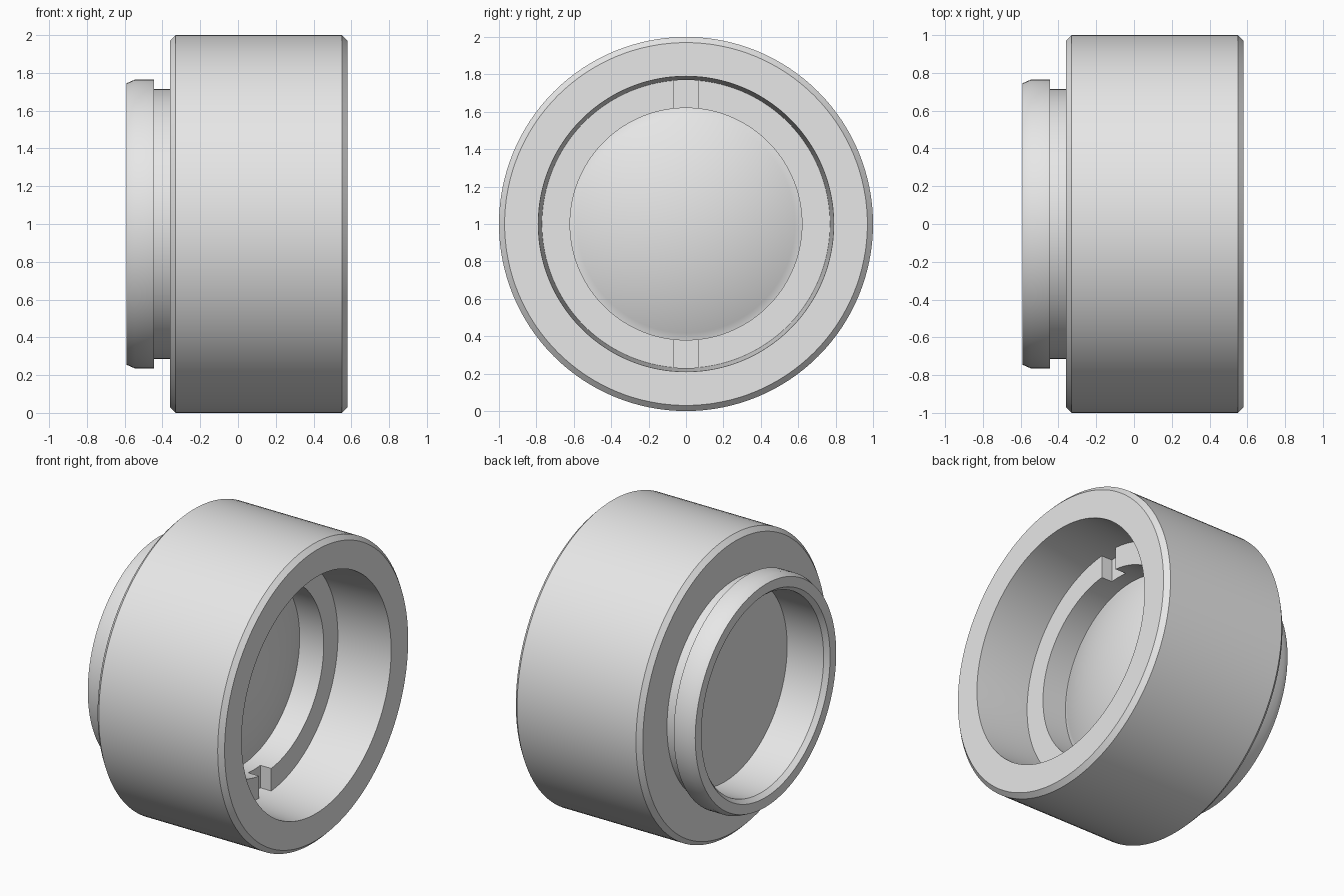
import bpy, bmesh, math
from mathutils import Matrix, Vector

cube = bpy.data.objects.get("Cube")
if cube:
    bpy.data.objects.remove(cube, do_unlink=True)

grey = bpy.data.materials.new("plain grey")
grey.use_nodes = True
grey.diffuse_color = (0.8, 0.8, 0.8, 1)
grey.node_tree.nodes["Principled BSDF"].inputs["Base Color"].default_value = (0.8, 0.8, 0.8, 1)

SEGMENTS = 128
AXIS_HEIGHT = 1.0


def lathe(name, profile, closed=True):
    """Spin an (x, radius) profile about the horizontal x axis."""
    bm = bmesh.new()
    verts = [bm.verts.new((x, 0, r)) for x, r in profile]
    edges = [bm.edges.new(pair) for pair in zip(verts, verts[1:])]
    if closed:
        edges.append(bm.edges.new((verts[-1], verts[0])))
    bmesh.ops.spin(bm, geom=verts + edges, cent=(0, 0, 0), axis=(1, 0, 0),
                   angle=math.tau, steps=SEGMENTS, use_duplicate=False)
    bmesh.ops.remove_doubles(bm, verts=bm.verts, dist=1e-5)
    bmesh.ops.recalc_face_normals(bm, faces=bm.faces)
    mesh = bpy.data.meshes.new(name)
    bm.to_mesh(mesh)
    bm.free()
    mesh.materials.append(grey)
    obj = bpy.data.objects.new(name, mesh)
    obj.location.z = AXIS_HEIGHT
    bpy.context.collection.objects.link(obj)
    return obj


def smooth(obj):
    bpy.ops.object.select_all(action='DESELECT')
    obj.select_set(True)
    bpy.context.view_layer.objects.active = obj
    bpy.ops.object.shade_smooth_by_angle(angle=math.radians(25))


# Barrel: wide body, groove and rear flange, hollow with an inner seat
barrel = lathe("barrel", [
    (0.58, 0.97), (0.55, 1.0), (-0.33, 1.0), (-0.36, 0.97),
    (-0.36, 0.715), (-0.445, 0.715), (-0.445, 0.765), (-0.545, 0.765),
    (-0.59, 0.745), (-0.59, 0.68), (-0.56, 0.655),
    (0.0, 0.655), (0.0, 0.77), (0.20, 0.77), (0.58, 0.79)])

# Retaining ring with two spanner slots
ring = lathe("retaining_ring", [(0.20, 0.772), (0.20, 0.62), (-0.01, 0.62), (-0.01, 0.772)])
bm = bmesh.new()
bmesh.ops.create_cube(bm, size=1, matrix=Matrix.LocRotScale(
    Vector((0.22, 0, 0)), None, Vector((0.20, 0.13, 1.8))))
mesh = bpy.data.meshes.new("slot_cutter")
bm.to_mesh(mesh)
bm.free()
mesh.materials.append(grey)
cutter = bpy.data.objects.new("slot_cutter", mesh)
cutter.location.z = AXIS_HEIGHT
cutter.hide_render = True
bpy.context.collection.objects.link(cutter)
cut = ring.modifiers.new("slots", 'BOOLEAN')
cut.operation = 'DIFFERENCE'
cut.solver = 'EXACT'
cut.object = cutter
bpy.context.view_layer.objects.active = ring
bpy.ops.object.modifier_apply(modifier=cut.name)
bpy.data.objects.remove(cutter, do_unlink=True)

# Lens: domed towards the wide opening, flat at the rear
EDGE_X, EDGE_R, SAG, STEPS = 0.02, 0.625, 0.14, 14
radius = (EDGE_R ** 2 + SAG ** 2) / (2 * SAG)
spread = math.asin(EDGE_R / radius)
dome = [(EDGE_X + SAG - radius + radius * math.cos(spread * i / STEPS),
         radius * math.sin(spread * i / STEPS)) for i in range(STEPS + 1)]
lens = lathe("lens", dome + [(EDGE_X, 0.657), (-0.29, 0.657), (-0.29, 0.0)], closed=False)

for part in (barrel, ring, lens):
    smooth(part)
